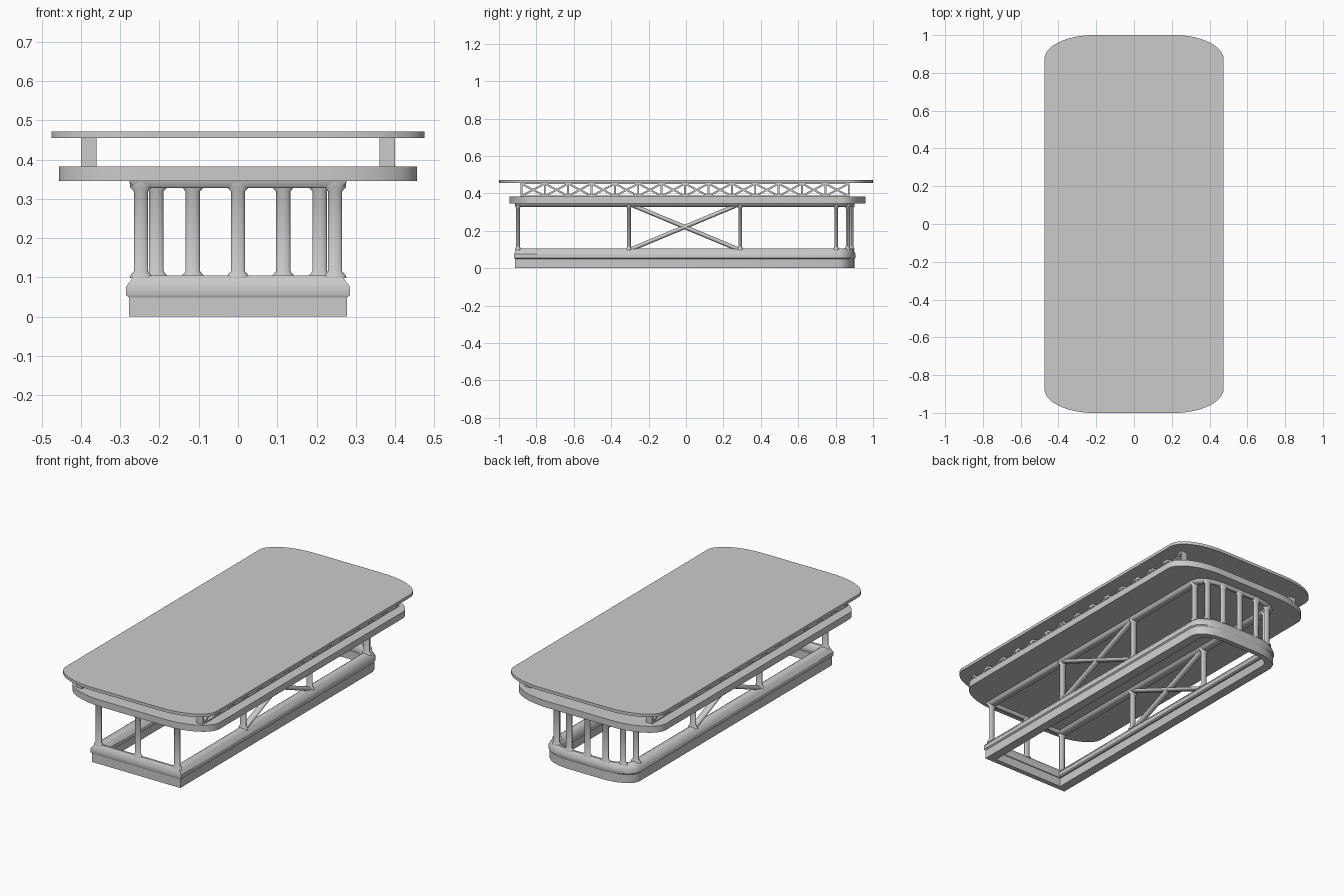
import bpy, bmesh, math
from mathutils import Vector

if "Cube" in bpy.data.objects:
    bpy.data.objects.remove(bpy.data.objects["Cube"])

SX = 1.85   # sections are stretched sideways by this factor


def finish(name, bm, smooth=True):
    bmesh.ops.recalc_face_normals(bm, faces=bm.faces)
    me = bpy.data.meshes.new(name)
    bm.to_mesh(me)
    bm.free()
    ob = bpy.data.objects.new(name, me)
    bpy.context.collection.objects.link(ob)
    if smooth:
        bpy.ops.object.select_all(action='DESELECT')
        ob.select_set(True)
        bpy.context.view_layer.objects.active = ob
        bpy.ops.object.shade_smooth_by_angle(angle=math.radians(35))
    return ob


def loft(bm, loops, closed=False):
    rings = [[bm.verts.new(p) for p in l] for l in loops]
    n = len(rings[0])
    count = len(rings) if closed else len(rings) - 1
    for k in range(count):
        a, b = rings[k], rings[(k + 1) % len(rings)]
        for i in range(n):
            j = (i + 1) % n
            bm.faces.new((a[i], a[j], b[j], b[i]))
    if not closed:
        bm.faces.new(rings[0])
        bm.faces.new(rings[-1])


def slab(name, hx, y0, y1, z0, z1, rx=0.26, ry=0.13, seg=14):
    pts = []
    for q, (sx, y) in enumerate(((1, y1 - ry), (-1, y1 - ry), (-1, y0 + ry), (1, y0 + ry))):
        for i in range(seg + 1):
            a = (q + i / seg) * math.pi / 2
            pts.append((sx * (hx - rx) + rx * math.cos(a), y + ry * math.sin(a)))
    bm = bmesh.new()
    loft(bm, [[(x, y, z) for x, y in pts] for z in (z0, z1)])
    return finish(name, bm)


# Plan of the frame: square at the front, rounded at the back (before stretch)
HW, FRONT, BACK, R = 0.1335, -0.898, 0.885, 0.072


def plan(off, z):
    w, r = HW + off, R + off
    pts = [(-w, FRONT - off), (w, FRONT - off)]
    for cx, start in ((HW - R, 0), (R - HW, 90)):
        for i in range(5):
            a = math.radians(start + i * 22.5)
            pts.append((cx + r * math.cos(a), BACK - R + r * math.sin(a)))
    return [(x * SX, y, z) for x, y in pts]


def ring(name, profile):
    bm = bmesh.new()
    loft(bm, [plan(o, z) for o, z in profile], closed=True)
    return finish(name, bm)


# Table tops
slab("upper_top", 0.475, -1.0, 1.0, 0.455, 0.472)
slab("lower_top", 0.455, -0.945, 0.96, 0.345, 0.382)

# Frame rings
ring("plinth", [(0.0165, 0), (0.0165, 0.05), (-0.012, 0.05), (-0.012, 0)])
ring("bottom_rail", [(0.0165, 0.049), (0.0205, 0.055), (0.0205, 0.076), (0.011, 0.1),
                     (0.006, 0.105), (-0.006, 0.105), (-0.011, 0.1), (-0.0205, 0.076),
                     (-0.0205, 0.055), (-0.0165, 0.049)])
ring("top_rail", [(0.0165, 0.347), (0.015, 0.341), (0.01, 0.331), (0.006, 0.328),
                  (-0.006, 0.328), (-0.01, 0.331), (-0.015, 0.341), (-0.0165, 0.347)])


def post(bm, x, y, r=0.0098, n=16):
    prof = ((0.098, 1.6), (0.105, 1.5), (0.116, 1), (0.319, 1), (0.329, 1.5), (0.345, 1.6))
    loft(bm, [[(x + r * SX * k * math.cos(2 * math.pi * i / n),
                y + r * k * math.sin(2 * math.pi * i / n), z) for i in range(n)]
              for z, k in prof])


# Upright posts: three at the front, a row round the back, two on each side
X = HW * SX
D = R * math.sqrt(0.5)
groups = {
    "front_posts": [(0, FRONT), (X, FRONT), (-X, FRONT)],
    "back_posts": [(0, BACK)] + [(s * x, y) for s in (-1, 1) for x, y in
                   ((0.115, BACK), ((HW - R + D) * SX, BACK - R + D), (X, BACK - R - 0.01))],
    "side_posts": [(s * X, y) for s in (-1, 1) for y in (-0.305, 0.29)],
}
for name, places in groups.items():
    bm = bmesh.new()
    for x, y in places:
        post(bm, x, y)
    finish(name, bm)


def bar(bm, x, a, b, r, hx, n):
    # bar in the y-z plane; n = 4 gives a square section, more gives a round one
    a, b = Vector((x, *a)), Vector((x, *b))
    d = (b - a).normalized()
    side = Vector((0, -d.z, d.y))
    f = 1 / math.cos(math.pi / 4) if n == 4 else 1
    loft(bm, [[p + side * (r * f * math.cos((i + .5) * 2 * math.pi / n))
               + Vector((hx * f * math.sin((i + .5) * 2 * math.pi / n), 0, 0))
               for i in range(n)] for p in (a, b)])


# Cross braces on the long sides
bm = bmesh.new()
for s in (-1, 1):
    for lo, hi in ((-0.3, 0.285), (0.285, -0.3)):
        bar(bm, s * X, (lo, 0.098), (hi, 0.342), 0.0115, 0.018, 16)
finish("side_cross_braces", bm)

# Lattice supports between the two tops
bm = bmesh.new()
bays, y0, step, z0, z1 = 14, -0.88, 0.125, 0.382, 0.455
for s in (-1, 1):
    x = s * 0.38
    for z in (z0 + 0.002, z1 - 0.002):
        bar(bm, x, (y0 - 0.005, z), (y0 + bays * step + 0.005, z), 0.004, 0.02, 4)
    for k in range(bays + 1):
        y = y0 + k * step
        bar(bm, x, (y, z0), (y, z1), 0.005, 0.02, 4)
        if k < bays:
            bar(bm, x, (y, z0 + 0.003), (y + step, z1 - 0.003), 0.005, 0.0195, 4)
            bar(bm, x, (y, z1 - 0.003), (y + step, z0 + 0.003), 0.005, 0.0195, 4)
finish("lattice_supports", bm, smooth=False)
